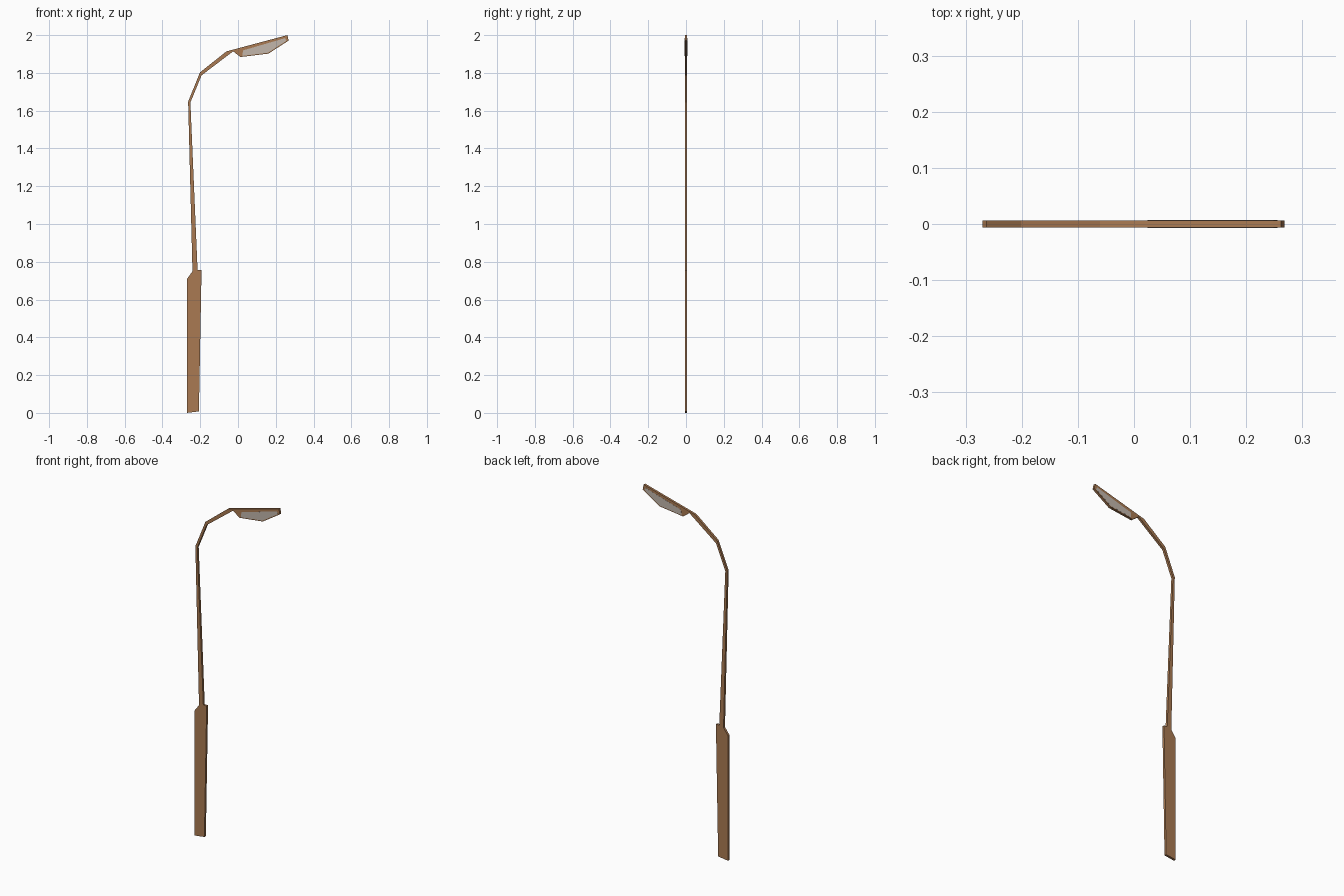
import bpy, bmesh

if "Cube" in bpy.data.objects:
    bpy.data.objects.remove(bpy.data.objects["Cube"])

HALF = 0.0065  # half thickness of the flat cut-out


def material(name, rgb):
    m = bpy.data.materials.new(name)
    m.diffuse_color = (*rgb, 1.0)
    m.use_nodes = True
    m.node_tree.nodes["Principled BSDF"].inputs["Base Color"].default_value = m.diffuse_color
    return m


def slab(name, profile, mat, half=HALF):
    """Extrude an (x, z) profile symmetrically along y."""
    bm = bmesh.new()
    face = bm.faces.new([bm.verts.new((x, -half, z)) for x, z in profile])
    ext = bmesh.ops.extrude_face_region(bm, geom=[face])
    new = [v for v in ext["geom"] if isinstance(v, bmesh.types.BMVert)]
    bmesh.ops.translate(bm, verts=new, vec=(0, 2 * half, 0))
    bmesh.ops.recalc_face_normals(bm, faces=bm.faces)
    mesh = bpy.data.meshes.new(name)
    bm.to_mesh(mesh)
    bm.free()
    mesh.materials.append(mat)
    obj = bpy.data.objects.new(name, mesh)
    bpy.context.collection.objects.link(obj)
    return obj


brown = material("rusty brown", (0.40, 0.195, 0.085))
grey = material("warm grey lens", (0.54, 0.47, 0.41))

# Wide lower post with a chamfered left shoulder
slab("base_post", [(-0.27, 0.0), (-0.207, 0.008), (-0.193, 0.757),
                   (-0.214, 0.757), (-0.241, 0.749), (-0.27, 0.710)], brown)

# Slim tapering pole
slab("pole", [(-0.241, 0.749), (-0.214, 0.757),
              (-0.252, 1.643), (-0.264, 1.648)], brown)

# Bent arm
slab("arm", [(-0.264, 1.648), (-0.252, 1.643), (-0.193, 1.787),
             (-0.026, 1.917), (-0.061, 1.913), (-0.201, 1.802)][:3]
     + [(-0.026, 1.914), (-0.061, 1.914), (-0.201, 1.803)], brown)

# Lamp head
slab("lamp_head", [(-0.061, 1.914), (-0.026, 1.914), (0.013, 1.884),
                   (0.161, 1.902), (0.268, 1.971), (0.262, 2.0)], brown)

# Lens plate, barely proud of both sides of the head
slab("lens", [(0.024, 1.890), (0.159, 1.907), (0.256, 1.970),
              (0.249, 1.984), (0.026, 1.919)], grey, HALF + 0.0006)
